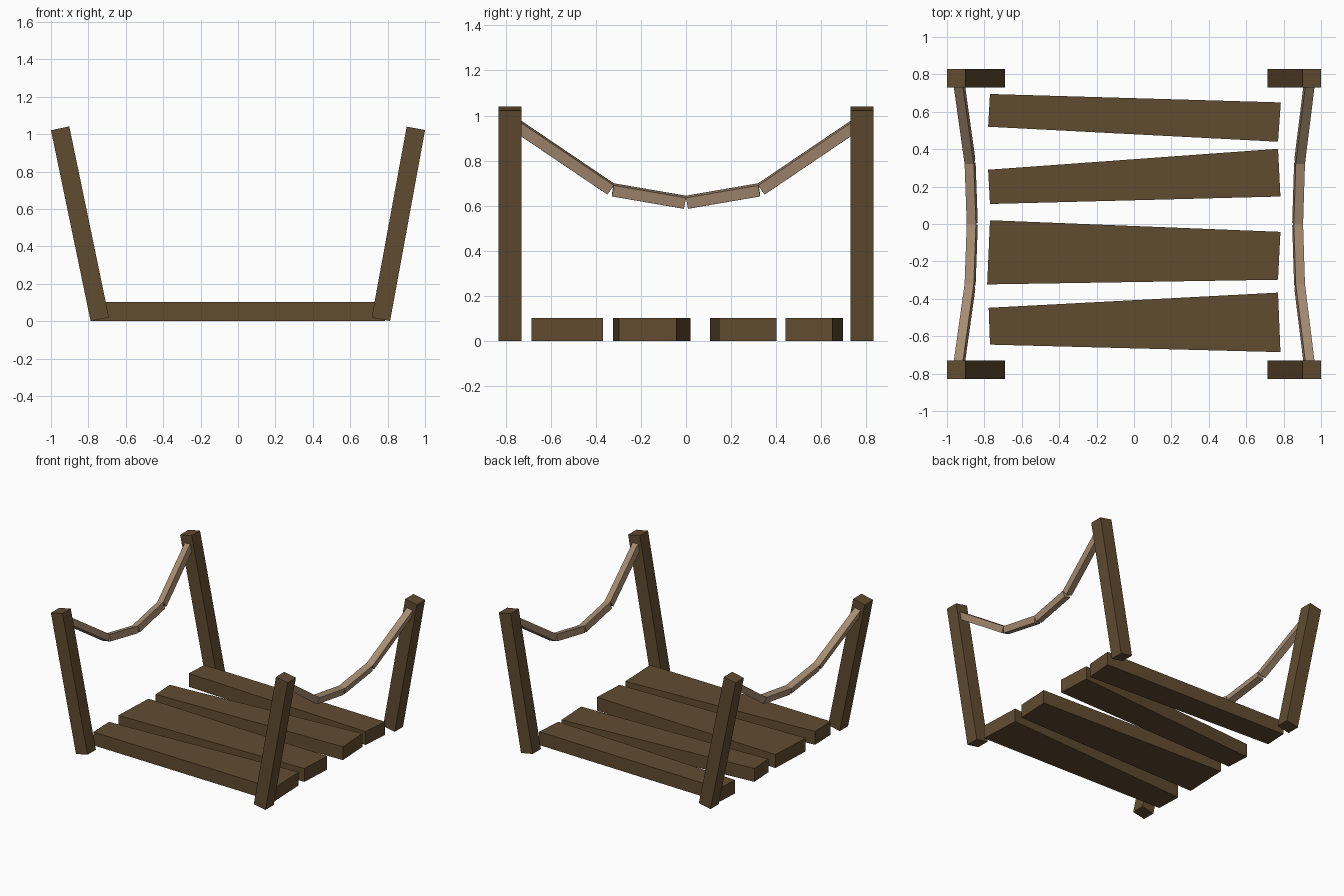
import bpy, bmesh
from mathutils import Vector

if "Cube" in bpy.data.objects:
    bpy.data.objects.remove(bpy.data.objects["Cube"])


def material(name, rgb):
    m = bpy.data.materials.new(name)
    m.diffuse_color = (*rgb, 1.0)
    m.use_nodes = True
    m.node_tree.nodes["Principled BSDF"].inputs["Base Color"].default_value = m.diffuse_color
    return m


WOOD = material("dark wood", (0.120, 0.072, 0.030))
ROPE = material("tan rope", (0.381, 0.262, 0.165))


def prisms(name, solids, mat):
    """One object made of prisms: each is (outline points, extrusion vector)."""
    bm = bmesh.new()
    for pts, ext in solids:
        lo = [bm.verts.new(p) for p in pts]
        hi = [bm.verts.new(Vector(p) + Vector(ext)) for p in pts]
        n = len(pts)
        bm.faces.new(lo)
        bm.faces.new(hi)
        for i in range(n):
            j = (i + 1) % n
            bm.faces.new((lo[i], lo[j], hi[j], hi[i]))
    bmesh.ops.recalc_face_normals(bm, faces=bm.faces)
    me = bpy.data.meshes.new(name)
    bm.to_mesh(me)
    bm.free()
    me.materials.append(mat)
    ob = bpy.data.objects.new(name, me)
    bpy.context.collection.objects.link(ob)
    return ob


# Deck planks: uneven outlines seen from above
planks = [
    [(-0.77, 0.695), (0.785, 0.65), (0.77, 0.44), (-0.78, 0.52)],
    [(-0.78, 0.29), (0.77, 0.402), (0.783, 0.147), (-0.77, 0.107)],
    [(-0.77, 0.02), (0.783, -0.042), (0.77, -0.298), (-0.785, -0.323)],
    [(-0.777, -0.448), (0.77, -0.367), (0.783, -0.685), (-0.77, -0.645)],
]
for i, outline in enumerate(planks):
    prisms(f"deck_plank_{i + 1}", [([(x, y, 0.0) for x, y in outline], (0, 0, 0.102))], WOOD)

# Rope top line from the post (y, z) to the middle of the sag
SAG = [(0.78, 1.006), (0.32, 0.695), (0.0, 0.64)]
THICK = 0.05

# Each side: centre line of the leaning posts, bottom and top x
for side, xb, xt in (("left", -0.739, -0.951), ("right", 0.764, 0.951)):
    bottom, top = Vector((xb, 0, 0.01)), Vector((xt, 0, 1.031))
    along = (top - bottom).normalized()
    across = Vector((along.z, 0, -along.x))

    # Leaning posts
    h = across * 0.05
    for end, y in (("front", -0.83), ("back", 0.73)):
        off = Vector((0, y, 0))
        quad = [p + off for p in (bottom - h, bottom + h, top + h, top - h)]
        prisms(f"{end}_{side}_post", [(quad, (0, 0.10, 0))], WOOD)

    # Sagging rope in the plane of the posts, separate straight pieces
    pieces = []
    for s in (-1, 1):
        path = [bottom + along * ((z - 0.01) / along.z) + Vector((0, s * y, 0)) for y, z in SAG]
        for a, b in zip(path, path[1:]):
            down = across.cross(b - a).normalized()
            if down.z > 0:
                down = -down
            quad = [a, b, b + down * THICK, a + down * THICK]
            pieces.append(([p - across * THICK / 2 for p in quad], across * THICK))
    prisms(f"{side}_rope", pieces, ROPE)
